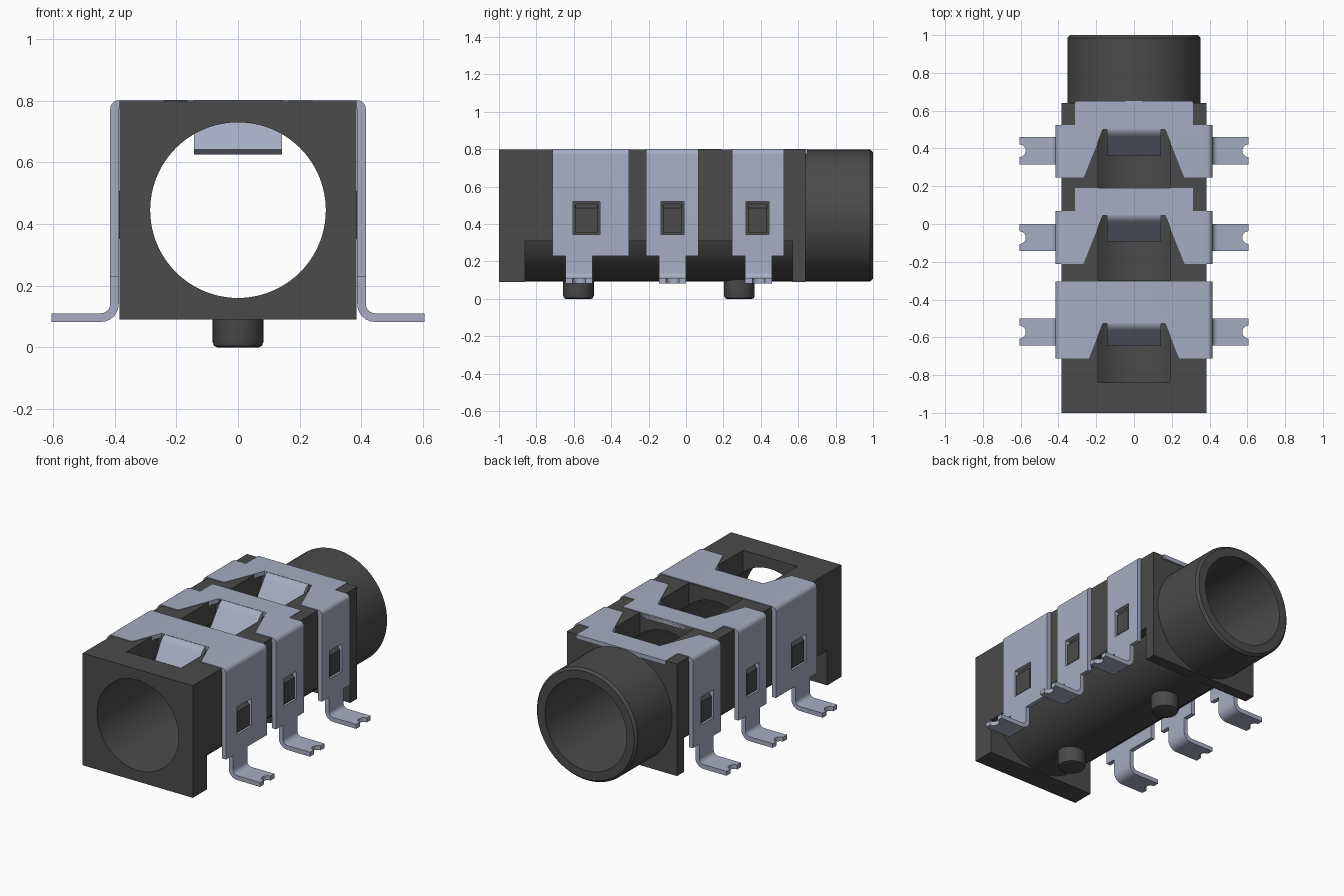
import bpy, bmesh, math
from mathutils import Vector

cube = bpy.data.objects.get("Cube")
if cube:
    bpy.data.objects.remove(cube, do_unlink=True)


def material(name, rgb):
    m = bpy.data.materials.new(name)
    m.use_nodes = True
    m.diffuse_color = (*rgb, 1)
    m.node_tree.nodes["Principled BSDF"].inputs["Base Color"].default_value = (*rgb, 1)
    return m


PLASTIC = material("dark plastic", (0.07, 0.07, 0.07))
METAL = material("grey blue metal", (0.385, 0.415, 0.54))


def make(name, bm, mat):
    bmesh.ops.recalc_face_normals(bm, faces=bm.faces)
    me = bpy.data.meshes.new(name)
    bm.to_mesh(me)
    bm.free()
    me.materials.append(mat)
    ob = bpy.data.objects.new(name, me)
    bpy.context.collection.objects.link(ob)
    return ob


def prism(name, pts, axis, lo, hi, mat=PLASTIC):
    """Extrude a 2D outline along one axis."""
    place = {"x": lambda a, b: (lo, a, b), "y": lambda a, b: (a, lo, b),
             "z": lambda a, b: (a, b, lo)}[axis]
    bm = bmesh.new()
    face = bm.faces.new([bm.verts.new(place(a, b)) for a, b in pts])
    ext = bmesh.ops.extrude_face_region(bm, geom=[face])["geom"]
    step = Vector([hi - lo if c == axis else 0 for c in "xyz"])
    bmesh.ops.translate(bm, vec=step, verts=[v for v in ext if isinstance(v, bmesh.types.BMVert)])
    return make(name, bm, mat)


def box(name, x0, x1, y0, y1, z0, z1, mat=PLASTIC):
    return prism(name, [(x0, y0), (x1, y0), (x1, y1), (x0, y1)], "z", z0, z1, mat)


def lathe(name, profile, axis, centre, n=96, mat=PLASTIC):
    """Closed round solid from (radius, position) pairs along y or z."""
    bm = bmesh.new()
    rings = []
    for r, h in profile:
        ring = []
        for i in range(n):
            a = math.tau * i / n
            u, v = r * math.cos(a), r * math.sin(a)
            co = (centre[0] + u, h, centre[1] + v) if axis == "y" else (centre[0] + u, centre[1] + v, h)
            ring.append(bm.verts.new(co))
        rings.append(ring)
    for a, b in zip(rings, rings[1:]):
        for i in range(n):
            j = (i + 1) % n
            bm.faces.new((a[i], a[j], b[j], b[i]))
    bm.faces.new(rings[0])
    bm.faces.new(rings[-1])
    return make(name, bm, mat)


def combine(ob, tool, op="DIFFERENCE"):
    """Apply a boolean and remove the tool."""
    mod = ob.modifiers.new(op, "BOOLEAN")
    mod.operation, mod.solver, mod.object = op, "EXACT", tool
    bpy.context.view_layer.objects.active = ob
    bpy.ops.object.modifier_apply(modifier=mod.name)
    bpy.data.objects.remove(tool, do_unlink=True)


def smooth(ob, angle=30):
    bpy.ops.object.select_all(action="DESELECT")
    ob.select_set(True)
    bpy.context.view_layer.objects.active = ob
    bpy.ops.object.shade_smooth_by_angle(angle=math.radians(angle))


def arc(cx, cz, r, a0, a1, n=6):
    return [(cx + r * math.cos(math.radians(a0 + (a1 - a0) * i / n)),
             cz + r * math.sin(math.radians(a0 + (a1 - a0) * i / n))) for i in range(n + 1)]


# Clip layout: front, side end, back, notch end, tongue tip, leg centre, slot centre, slot half width, window start
CLIPS = {
    "front": (-0.713, -0.31, -0.305, -0.527, -0.645, -0.572, -0.532, 0.072, -0.84),
    "middle": (-0.213, 0.068, 0.19, 0.045, -0.093, -0.072, -0.073, 0.062, -0.30),
    "rear": (0.245, 0.525, 0.65, 0.50, 0.363, 0.388, 0.382, 0.062, 0.19),
}
AXIS_Z, TOP = 0.445, 0.802

# Housing: block with a round underside, rear barrel, bore and top windows
body = box("housing", -0.385, 0.385, -1, 0.64, 0.09, 0.798)
combine(body, box("cut", -0.5, 0.5, -0.86, 0.57, 0, 0.31))
combine(body, lathe("barrel", [(0.352, -0.9), (0.352, 0.985), (0.338, 1.0)], "y", (0, AXIS_Z)), "UNION")
combine(body, lathe("bore", [(0.285, -1.1), (0.285, 1.1)], "y", (0, AXIS_Z)))
for c in CLIPS.values():
    combine(body, box("window", -0.19, 0.19, c[8], c[3], AXIS_Z, 0.9))
smooth(body)

# Locating pegs under the housing
for name, y in (("front_peg", -0.575), ("rear_peg", 0.285)):
    smooth(lathe(name, [(0.068, 0), (0.077, 0.004), (0.082, 0.016), (0.082, 0.13)], "z", (0, y), 48), 40)

# Bent sheet section shared by all clips: top, sides and feet
half = ([(0.0, TOP)] + arc(0.385, TOP - 0.03, 0.03, 90, 0) + arc(0.445, 0.14, 0.03, 180, 270)
        + [(0.605, 0.11)] + [(0.605, 0.082)] + arc(0.445, 0.14, 0.058, 270, 180) + [(0.387, 0.775)])
section = half + [(0, 0.775)] + [(-x, z) for x, z in reversed(half[1:])]

for label, (f, side, back, n, tip, leg, slot, sw, _) in CLIPS.items():
    clip = prism(label + "_clip", section, "y", f, back, METAL)
    # Tapered notch in the top plate
    xf = 0.165 + 0.4 * (n - f + 0.05)
    combine(clip, prism("notch", [(-xf, f - 0.05), (xf, f - 0.05), (0.165, n), (-0.165, n)],
                        "z", 0.7, 0.9, METAL))
    # Slots through both sides, then narrowed legs
    combine(clip, box("slot", -0.5, 0.5, slot - sw, slot + sw, 0.345, 0.52, METAL))
    combine(clip, box("leg_front", -0.7, 0.7, f - 0.1, leg - 0.072, 0, 0.23, METAL))
    combine(clip, box("leg_back", -0.7, 0.7, leg + 0.072, back + 0.1, 0, 0.23, METAL))
    for s in (-1, 1):
        # Set-back rear corners and scalloped feet
        if back - side > 0.05:
            lo, hi = sorted((s * 0.312, s * 0.7))
            combine(clip, box("corner", lo, hi, side, back + 0.1, 0, 0.9, METAL))
        combine(clip, lathe("scallop", [(0.034, 0.02), (0.034, 0.2)], "z", (s * 0.607, leg), 24, METAL))
        # Wedge catch on the housing seen through the slot
        w = sw - 0.012
        prism(label + ("_left_catch" if s > 0 else "_right_catch"),
              [(s * x, z) for x, z in ((0.37, 0.352), (0.41, 0.352), (0.41, 0.485), (0.385, 0.508), (0.37, 0.508))],
              "y", slot - w, slot + w)
    smooth(clip)

    # Contact tongue bent down into the bore
    tongue = [(n + 0.01, TOP), (n - 0.008, TOP - 0.003), (n - 0.025, TOP - 0.013), (n - 0.04, TOP - 0.032),
              (tip, 0.641), (tip + 0.022, 0.626), (n - 0.018, TOP - 0.047), (n - 0.008, TOP - 0.033),
              (n + 0.01, TOP - 0.027)]
    smooth(prism(label + "_tongue", tongue, "x", -0.143, 0.143, METAL), 40)
